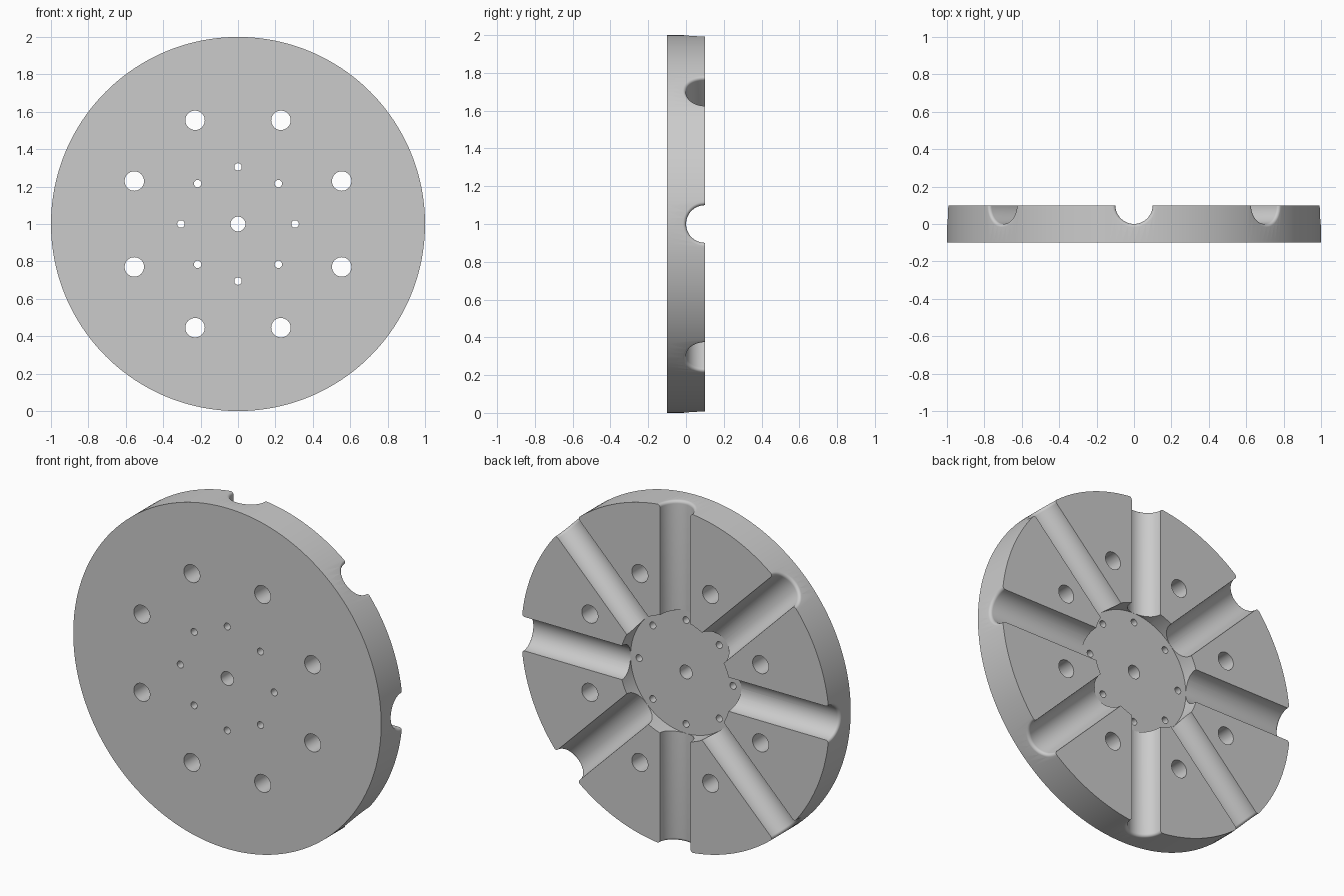
import bpy
import bmesh
from math import sin, cos, pi, sqrt
from mathutils import Matrix, Vector

cube = bpy.data.objects.get("Cube")
if cube:
    bpy.data.objects.remove(cube, do_unlink=True)

CENTRE = Vector((0, 0, 1))
BACK = 0.1           # y of the grooved face
COUNT = 8            # grooves, bolt holes and pin holes
GROOVE_R = 0.0995
FILLET = 0.018

grey = bpy.data.materials.new("plain_grey")
grey.use_nodes = True
colour = (0.6, 0.6, 0.6, 1)
grey.diffuse_color = colour
grey.node_tree.nodes["Principled BSDF"].inputs["Base Color"].default_value = colour


def add_cylinder(bm, radius, y0, y1, x=0, z=0, segments=32):
    """Cylinder along y, placed relative to the plate centre."""
    place = Matrix.Translation(CENTRE + Vector((x, (y0 + y1) / 2, z)))
    bmesh.ops.create_cone(bm, cap_ends=True, segments=segments, radius1=radius,
                          radius2=radius, depth=y1 - y0,
                          matrix=place @ Matrix.Rotation(pi / 2, 4, 'X'))


def add_groove(bm, turn, sides=64):
    """Round bar along a spoke, flared where it meets the curved rim."""
    profile = [(GROOVE_R, None)]
    for i in range(7):
        a = i / 6 * pi / 2
        profile.append((GROOVE_R + FILLET * (1 - cos(a)), FILLET * (1 - sin(a))))
    profile.append((GROOVE_R + FILLET, -0.05))
    spin = Matrix.Translation(CENTRE) @ Matrix.Rotation(turn, 4, 'Y')
    rings = []
    for r, inset in profile:
        ring = []
        for k in range(sides):
            a = 2 * pi * k / sides
            side = r * sin(a)
            x = 0.3 if inset is None else sqrt(1 - side * side) - inset
            ring.append(bm.verts.new(spin @ Vector((x, BACK + r * cos(a), side))))
        rings.append(ring)
    for a, b in zip(rings, rings[1:]):
        for k in range(sides):
            n = (k + 1) % sides
            bm.faces.new((a[k], a[n], b[n], b[k]))
    bm.faces.new(rings[0])
    # The curved outer cap is closed with a fan
    tip = bm.verts.new(spin @ Vector((1.06, BACK, 0)))
    for k in range(sides):
        bm.faces.new((rings[-1][k], rings[-1][(k + 1) % sides], tip))


def make_object(name, bm):
    bmesh.ops.recalc_face_normals(bm, faces=bm.faces)
    mesh = bpy.data.meshes.new(name)
    bm.to_mesh(mesh)
    bm.free()
    mesh.materials.append(grey)
    obj = bpy.data.objects.new(name, mesh)
    bpy.context.collection.objects.link(obj)
    return obj


# Round plate
bm = bmesh.new()
add_cylinder(bm, 1, -BACK, BACK, segments=192)
plate = make_object("round_plate", bm)

# Central pocket in the back
bm = bmesh.new()
add_cylinder(bm, 0.36, 0, 0.3, segments=96)
pocket = make_object("pocket_cutter", bm)

# Half-round radial grooves in the back
bm = bmesh.new()
for i in range(COUNT):
    add_groove(bm, 2 * pi * i / COUNT)
grooves = make_object("groove_cutter", bm)

# Centre hole, ring of pin holes, ring of bolt holes
bm = bmesh.new()
add_cylinder(bm, 0.04, -0.2, 0.2)
for i in range(COUNT):
    pin = 2 * pi * i / COUNT
    bolt = pin + pi / COUNT
    add_cylinder(bm, 0.02, -0.2, 0.2, 0.305 * cos(pin), 0.305 * sin(pin), 24)
    add_cylinder(bm, 0.052, -0.2, 0.2, 0.6 * cos(bolt), 0.6 * sin(bolt), 40)
holes = make_object("hole_cutter", bm)

# Cut the plate, then drop the cutters
bpy.ops.object.select_all(action='DESELECT')
bpy.context.view_layer.objects.active = plate
plate.select_set(True)
for cutter in (pocket, grooves, holes):
    cutter.hide_render = True
    mod = plate.modifiers.new(cutter.name, 'BOOLEAN')
    mod.operation = 'DIFFERENCE'
    mod.solver = 'EXACT'
    mod.object = cutter
    bpy.ops.object.modifier_apply(modifier=mod.name)
    bpy.data.objects.remove(cutter, do_unlink=True)

bpy.ops.object.shade_smooth_by_angle(angle=pi / 6)
